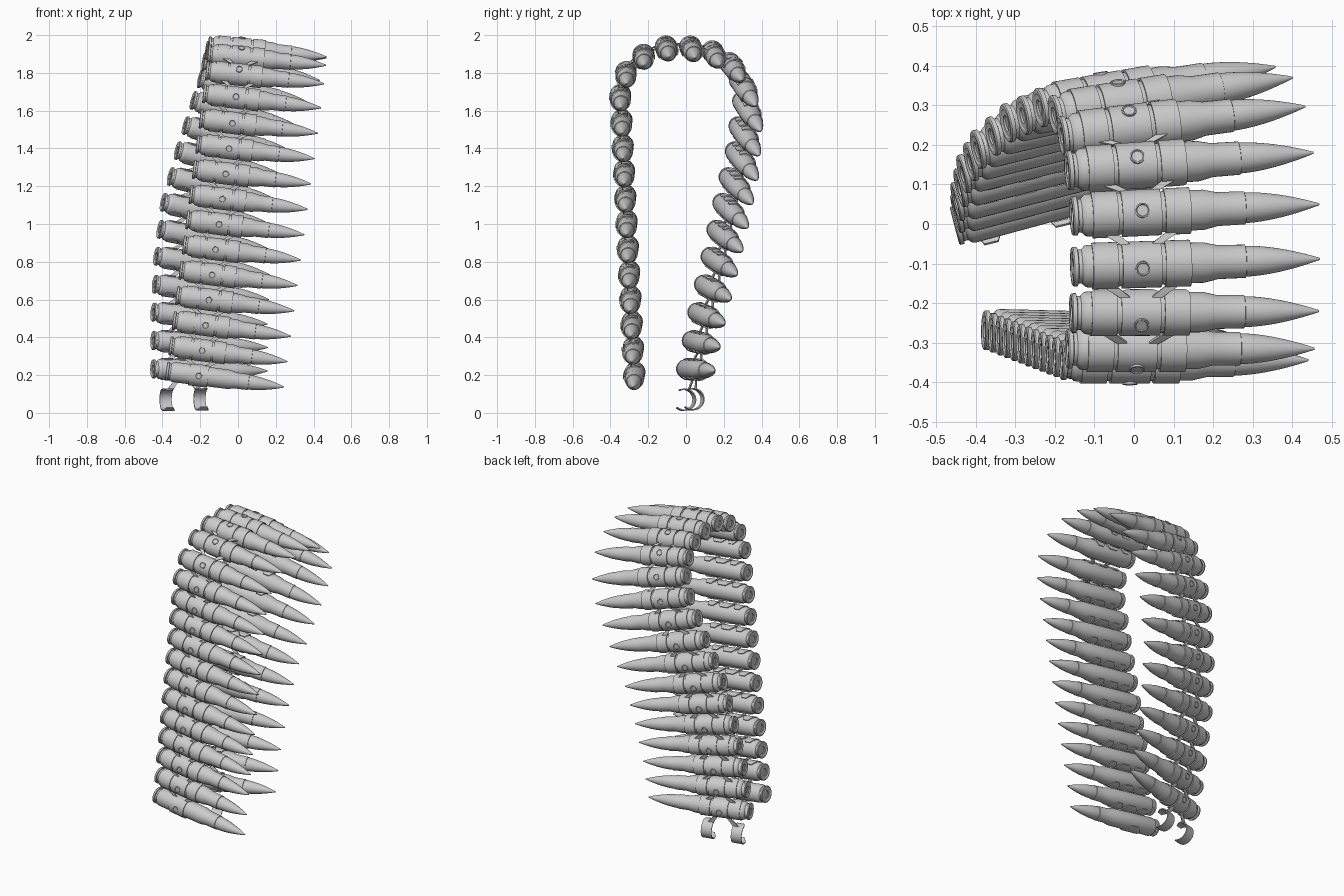
import bpy
import math
from mathutils import Matrix, Vector

cube = bpy.data.objects.get("Cube")
if cube:
    bpy.data.objects.remove(cube, do_unlink=True)

metal = bpy.data.materials.new("plain_grey_metal")
metal.use_nodes = True
GREY = (0.6, 0.6, 0.6, 1)
metal.diffuse_color = GREY
metal.node_tree.nodes["Principled BSDF"].inputs["Base Color"].default_value = GREY

LENGTH = 0.63
ROUNDS = 30
BODY = 0.054

# Belt path: round number, base x, y, z, then how far the tip shifts in y and z
PATH = [
    (0, -.38, -.268, .222, -.01, -.085),
    (11, -.185, -.344, 1.69, 0, -.075),
    (12, -.17, -.315, 1.81, 0, -.068),
    (13, -.16, -.225, 1.9, .005, -.06),
    (14, -.157, -.108, 1.944, .02, -.06),
    (15, -.158, .02, 1.944, .03, -.065),
    (16, -.17, .135, 1.92, .045, -.08),
    (17, -.185, .222, 1.86, .075, -.1),
    (18, -.205, .275, 1.77, .095, -.145),
    (19, -.242, .293, 1.656, .104, -.165),
    (21, -.325, .254, 1.39, .124, -.157),
    (23, -.4, .187, 1.116, .14, -.136),
    (25, -.436, .125, .83, .145, -.1),
    (27, -.452, .055, .534, .15, -.064),
    (29, -.453, -.005, .233, .158, -.011),
    (30, -.45, -.03, .068, .15, .01),
]


def sample(i):
    """Base point and unit axis of round i."""
    for a, b in zip(PATH, PATH[1:]):
        if i <= b[0]:
            f = (i - a[0]) / (b[0] - a[0])
            x, y, z, dy, dz = (p + (q - p) * f for p, q in zip(a[1:], b[1:]))
            dx = math.sqrt(LENGTH ** 2 - dy * dy - dz * dz)
            return Vector((x, y, z)), Vector((dx, dy, dz)).normalized()


def frame(i):
    """Local x runs to the tip, y along the belt, z to the inside of the loop."""
    base, axis = sample(i)
    along = sample(min(i + 1, ROUNDS))[0] - sample(max(i - 1, 0))[0]
    along = (along - axis * along.dot(axis)).normalized()
    inner = axis.cross(along)
    m = Matrix((axis, along, inner)).transposed().to_4x4()
    m.translation = base
    return m


def new_mesh(name, verts, faces):
    mesh = bpy.data.meshes.new(name)
    mesh.from_pydata(verts, [], faces)
    mesh.materials.append(metal)
    mesh.shade_smooth()
    mesh.set_sharp_from_angle(angle=math.radians(30))
    return mesh


def place(name, mesh, matrix):
    obj = bpy.data.objects.new(name, mesh)
    bpy.context.scene.collection.objects.link(obj)
    obj.matrix_world = matrix
    return obj


def lathe(name, profile, sides=32):
    """Spin (along, radius) points around the local x axis."""
    verts, faces = [], []
    for t, r in profile:
        for k in range(sides):
            a = math.tau * k / sides
            verts.append((t, r * math.cos(a), r * math.sin(a)))
    for j in range(len(profile) - 1):
        for k in range(sides):
            n = (k + 1) % sides
            faces.append((j * sides + k, j * sides + n,
                          (j + 1) * sides + n, (j + 1) * sides + k))
    faces.append(tuple(range(sides))[::-1])
    faces.append(tuple(range((len(profile) - 1) * sides, len(profile) * sides)))
    return new_mesh(name, verts, faces)


def loops(name, spans, steps=28, reach=125):
    """Open clips round the case, narrowing towards their ends."""
    verts, faces = [], []
    for t0, t1 in spans:
        start = len(verts)
        mid, half = (t0 + t1) / 2, (t1 - t0) / 2
        for k in range(steps + 1):
            u = 2 * k / steps - 1
            a = math.radians(reach * u)
            w = half * (1 - 0.45 * max(0, (abs(u) - 0.75) / 0.25))
            for t, r in ((mid - w, BODY - .001), (mid + w, BODY - .001),
                         (mid + w, BODY + .005), (mid - w, BODY + .005)):
                verts.append((t, r * math.sin(a), r * math.cos(a)))
        for k in range(steps):
            p = start + k * 4
            for e in range(4):
                n = (e + 1) % 4
                faces.append((p + e, p + n, p + 4 + n, p + 4 + e))
        end = start + steps * 4
        faces.append((start + 3, start + 2, start + 1, start))
        faces.append((end, end + 1, end + 2, end + 3))
    return new_mesh(name, verts, faces)


# Cartridge: recessed primer, rim, groove, case, shoulder, neck and pointed bullet
case_profile = [
    (.006, .016), (.006, .019), (.002, .021), (.002, .034), (0, .037),
    (0, .047), (.003, .05), (.013, .05), (.015, .043), (.024, .043),
    (.033, .052), (.04, BODY), (.335, .051), (.37, .043), (.44, .042),
    (.441, .039),
]
bullet_start = .441
for k in range(1, 11):
    f = k / 10
    case_profile.append((bullet_start + (LENGTH - bullet_start) * f,
                         .0025 + .0365 * (1 - f ** 1.7)))
cartridge_mesh = lathe("cartridge", case_profile)

# Belt link pieces
middle_mesh = loops("link_middle_loop", [(.125, .225)])
side_mesh = loops("link_side_loops", [(.05, .115), (.235, .3)])
button_mesh = lathe("link_button", [(0, .019), (.062, .019), (.0625, .016),
                                    (.06, .014)], 20)
button_turn = Matrix.Translation((.175, 0, 0)) @ Matrix.Rotation(-math.pi / 2, 4, 'Y')


def bridge(i, here, there):
    """Slanted arms from the middle loop of one round to the side loops of the next."""
    verts, faces = [], []
    for near, far in (((.125, .15), (.08, .115)), ((.2, .225), (.235, .27))):
        s = len(verts)
        for z in (.012, .018):
            verts += [here @ Vector((t, BODY, z)) for t in near]
            verts += [there @ Vector((t, -BODY, z)) for t in far[::-1]]
        faces += [(s + 3, s + 2, s + 1, s), (s + 4, s + 5, s + 6, s + 7)]
        faces += [(s + e, s + (e + 1) % 4, s + 4 + (e + 1) % 4, s + 4 + e)
                  for e in range(4)]
    place(f"link_bridge_{i}", new_mesh("link_bridge", verts, faces), Matrix())


# Assemble the belt; the last link hangs empty
frames = [frame(i) for i in range(ROUNDS + 1)]
for i in range(ROUNDS):
    here, there = frames[i], frames[i + 1]
    place(f"cartridge_{i}", cartridge_mesh, here)
    place(f"link_middle_loop_{i}", middle_mesh, here)
    place(f"link_button_{i}", button_mesh, here @ button_turn)
    place(f"link_side_loops_{i}", side_mesh, there)
    bridge(i, here, there)
